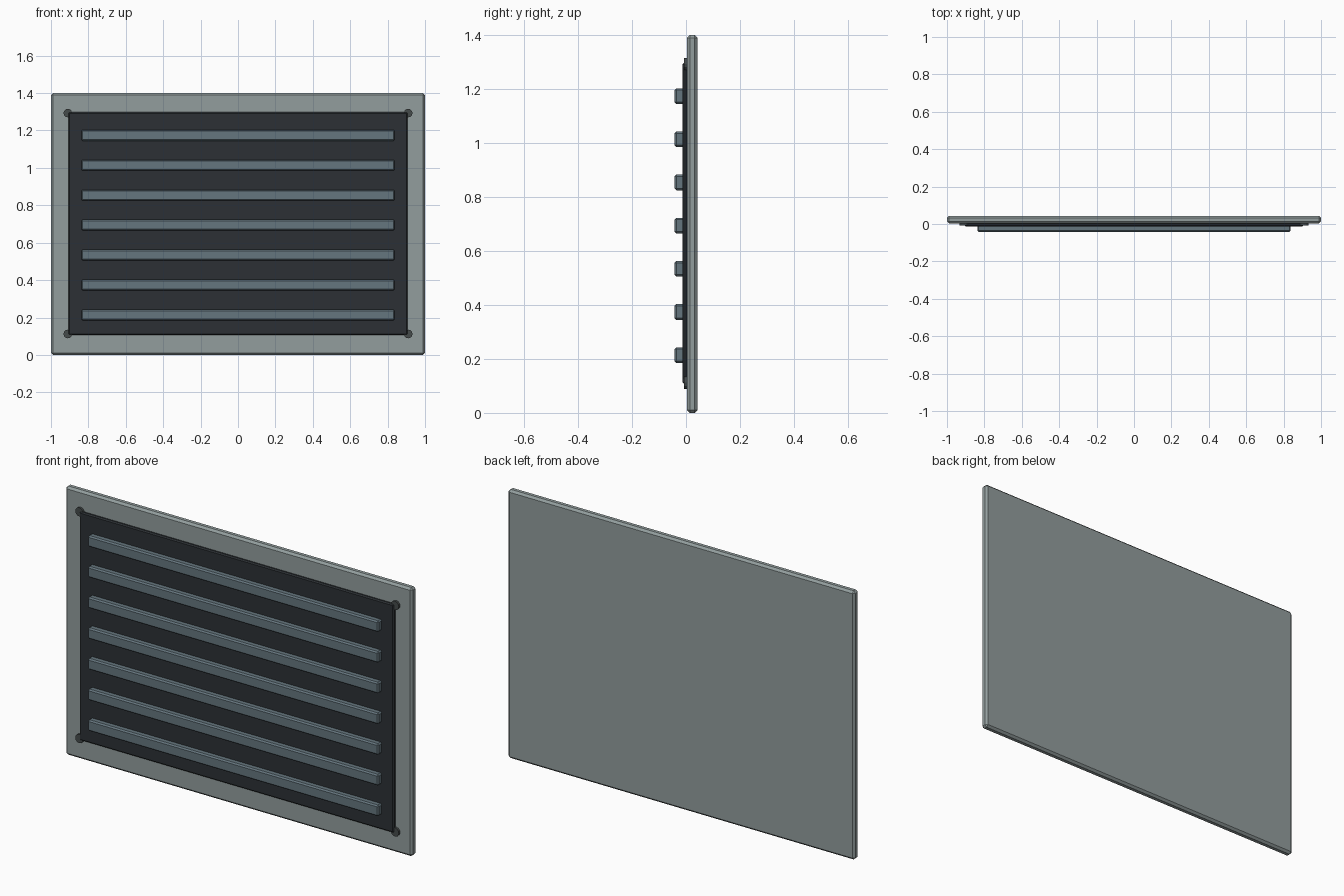
import bpy, bmesh
from math import radians

if "Cube" in bpy.data.objects:
    bpy.data.objects.remove(bpy.data.objects["Cube"])


def material(name, rgb):
    m = bpy.data.materials.new(name)
    m.diffuse_color = (*rgb, 1)
    m.use_nodes = True
    m.node_tree.nodes["Principled BSDF"].inputs["Base Color"].default_value = m.diffuse_color
    return m


def finish(bm, name, mat):
    me = bpy.data.meshes.new(name)
    bm.to_mesh(me)
    bm.free()
    me.materials.append(mat)
    ob = bpy.data.objects.new(name, me)
    bpy.context.collection.objects.link(ob)
    return ob


def box(name, x, y, z, bevel, mat):
    """Chamfered box from (min, max) ranges."""
    bm = bmesh.new()
    bmesh.ops.create_cube(bm, size=1)
    for v in bm.verts:
        for i, (lo, hi) in enumerate((x, y, z)):
            v.co[i] = lo if v.co[i] < 0 else hi
    bmesh.ops.bevel(bm, geom=bm.edges[:], offset=bevel, segments=1,
                    profile=0.5, affect='EDGES')
    return finish(bm, name, mat)


def screw(name, x, z, mat):
    bm = bmesh.new()
    bmesh.ops.create_cone(bm, cap_ends=True, segments=12,
                          radius1=0.023, radius2=0.023, depth=0.018)
    ob = finish(bm, name, mat)
    ob.rotation_euler.x = radians(90)
    ob.location = (x, 0.001, z)
    return ob


frame_mat = material("frame_grey", (0.29, 0.34, 0.34))
dark_mat = material("dark_recess", (0.025, 0.03, 0.035))
slat_mat = material("slat_grey", (0.13, 0.18, 0.21))
screw_mat = material("screw_grey", (0.06, 0.07, 0.07))

# back plate
box("frame_plate", (-1, 1), (0.003, 0.043), (0, 1.4), 0.011, frame_mat)

# dark inner panel
box("inner_panel", (-0.907, 0.907), (-0.013, 0.006), (0.107, 1.298), 0.006, dark_mat)

# horizontal slats
for i in range(7):
    z = 0.214 + 0.16 * i
    box(f"slat_{i + 1}", (-0.838, 0.838), (-0.043, -0.005),
        (z - 0.029, z + 0.029), 0.007, slat_mat)

# corner screws
for sx in (-1, 1):
    for level, z in (("lower", 0.112), ("upper", 1.293)):
        side = "left" if sx < 0 else "right"
        screw(f"screw_{level}_{side}", 0.91 * sx, z, screw_mat)
